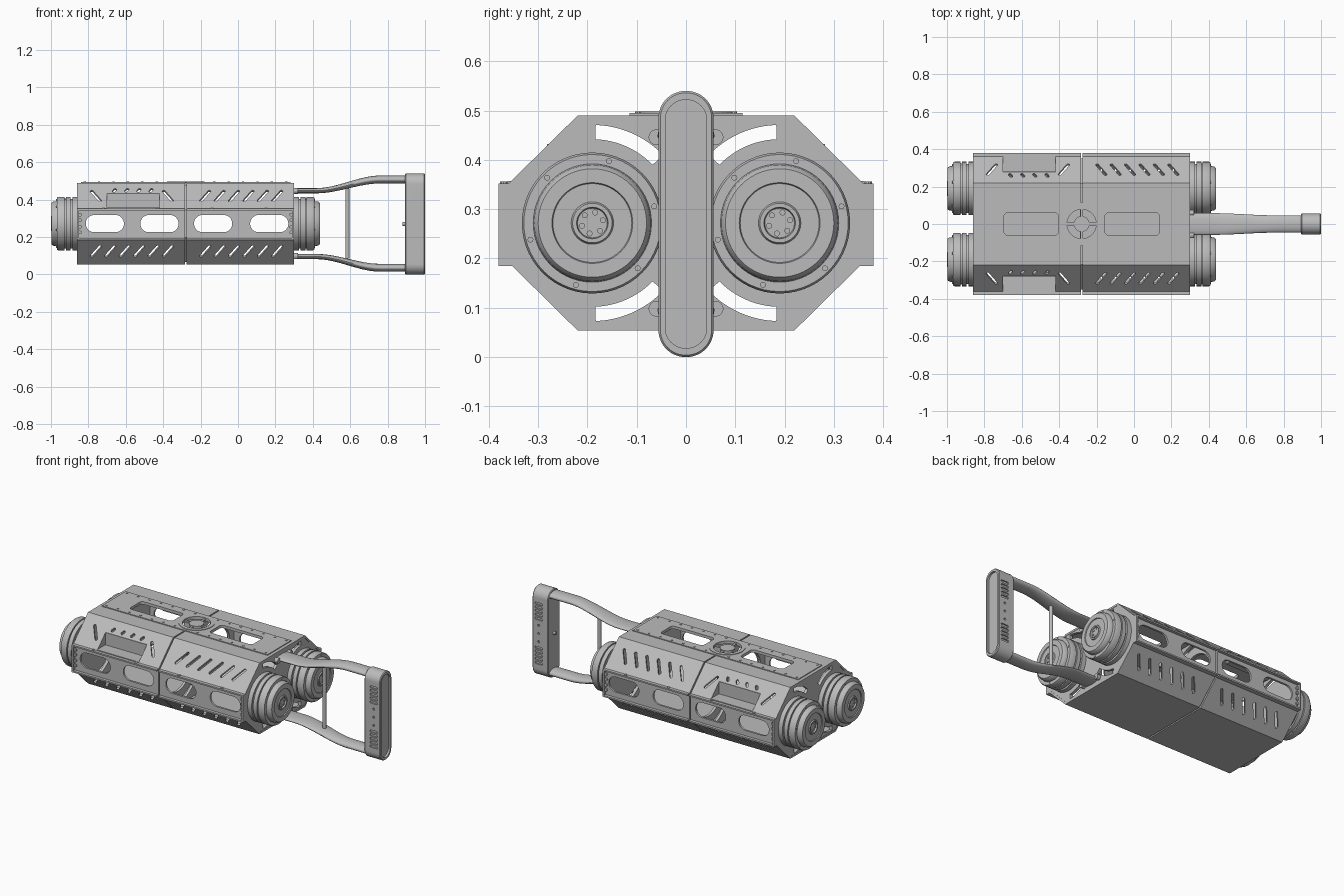
import bpy, bmesh
from math import sin, cos, pi, radians
from mathutils import Vector, Matrix

if "Cube" in bpy.data.objects:
    bpy.data.objects.remove(bpy.data.objects["Cube"])

steel = bpy.data.materials.new("steel_grey")
steel.use_nodes = True
steel.diffuse_color = (0.5, 0.5, 0.5, 1)
steel.node_tree.nodes["Principled BSDF"].inputs["Base Color"].default_value = (0.5, 0.5, 0.5, 1)

X, Y, Z = Vector((1, 0, 0)), Vector((0, 1, 0)), Vector((0, 0, 1))
MID = 0.272          # height of the body axis
ENDS = (-0.86, 0.30)  # body ends
SEAM = -0.28


# ---------- helpers ----------
def finish(bm, name, smooth=False):
    bmesh.ops.recalc_face_normals(bm, faces=bm.faces)
    mesh = bpy.data.meshes.new(name)
    bm.to_mesh(mesh)
    bm.free()
    mesh.materials.append(steel)
    ob = bpy.data.objects.new(name, mesh)
    bpy.context.collection.objects.link(ob)
    if smooth:
        bpy.ops.object.select_all(action='DESELECT')
        ob.select_set(True)
        bpy.context.view_layer.objects.active = ob
        bpy.ops.object.shade_smooth_by_angle(angle=radians(35))
    return ob


def loft(bm, rings):
    rows = [[bm.verts.new(p) for p in ring] for ring in rings]
    n = len(rows[0])
    for a, b in zip(rows, rows[1:]):
        for i in range(n):
            j = (i + 1) % n
            bm.faces.new((a[i], a[j], b[j], b[i]))
    bm.faces.new(rows[0][::-1])
    bm.faces.new(rows[-1])


def prism(bm, pts, origin, u, v, d0, d1):
    """Extrude a flat outline, drawn on axes u and v, along u x v."""
    w = u.cross(v)
    loft(bm, [[origin + u * a + v * b + w * d for a, b in pts] for d in (d0, d1)])


def box(bm, lo, hi):
    pts = [(lo[0], lo[1]), (hi[0], lo[1]), (hi[0], hi[1]), (lo[0], hi[1])]
    prism(bm, pts, Vector(), X, Y, lo[2], hi[2])


def rounded(hw, hh, r, n=8):
    pts = []
    for k, (sx, sy) in enumerate(((1, 1), (-1, 1), (-1, -1), (1, -1))):
        for i in range(n + 1):
            a = (k + i / n) * pi / 2
            p = (sx * (hw - r) + r * cos(a), sy * (hh - r) + r * sin(a))
            if not pts or (Vector(p) - Vector(pts[-1])).length > 1e-5:
                pts.append(p)
    if (Vector(pts[0]) - Vector(pts[-1])).length < 1e-5:
        pts.pop()
    return pts


def circle(r, n=32):
    return [(r * cos(2 * pi * i / n), r * sin(2 * pi * i / n)) for i in range(n)]


def cut(ob, cutter_bm):
    cutter = finish(cutter_bm, "cutter")
    cutter.hide_render = True
    mod = ob.modifiers.new("cut", 'BOOLEAN')
    mod.operation, mod.solver, mod.object = 'DIFFERENCE', 'EXACT', cutter
    bpy.context.view_layer.objects.active = ob
    bpy.ops.object.modifier_apply(modifier="cut")
    bpy.data.objects.remove(cutter)


def octagon(t=0.0):
    top, side, half, cut_y = 0.218 - t, 0.362 - t, 0.078 - t * 0.41, 0.22 - t * 0.41
    q = [(cut_y, top), (side, half)]
    return ([(y, z) for y, z in q] + [(y, -z) for y, z in q[::-1]]
            + [(-y, -z) for y, z in q] + [(-y, z) for y, z in q[::-1]])


AXIS = Vector((0, 0, MID))


# ---------- cutters for the shell ----------
def top_openings(bm):
    for x in (-0.55, -0.01):
        prism(bm, rounded(0.145, 0.06, 0.02), Vector((x, 0, 0)), X, Y, 0.46, 0.53)
    prism(bm, circle(0.085), Vector((SEAM, 0, 0)), X, Y, 0.46, 0.53)


def vent(bm, side, up, x, z_off, length, lean):
    slope = Vector((0, -side, up)).normalized()
    normal = Vector((0, side, up)).normalized()
    d = (slope * cos(lean) + X * sin(lean)).normalized()
    o = Vector((x, side * 0.291, MID + up * 0.148)) + slope * z_off
    prism(bm, rounded(length / 2, 0.008, 0.008, 4), o, d, normal.cross(d), -0.04, 0.04)


def shell_cutters():
    bm = bmesh.new()
    top_openings(bm)
    for x in (-0.712, -0.42, -0.133, 0.167):
        prism(bm, rounded(0.102, 0.046, 0.045), Vector((x, 0, MID)), X, Z, -0.5, 0.5)
    lean = radians(32)
    for side in (1, -1):
        for i in range(6):
            vent(bm, side, 1, -0.175 + 0.077 * i, 0, 0.1, lean)
            vent(bm, side, -1, -0.175 + 0.077 * i, 0, 0.1, -lean)
            vent(bm, side, -1, -0.76 + 0.077 * i, 0, 0.1, -lean)
        for x in (-0.76, -0.375):
            vent(bm, side, 1, x, 0, 0.1, -lean)
        for i in range(4):
            vent(bm, side, 1, -0.66 + 0.065 * i, 0.043, 0.03, lean)
        y0, y1 = sorted((side * 0.282, side * 0.42))
        box(bm, (-0.7, y0, 0.357), (-0.42, y1, 0.43))
    return bm


# ---------- octagonal shell in two halves ----------
for name, a, b in (("rear_shell", ENDS[0], SEAM - 0.004), ("front_shell", SEAM + 0.004, ENDS[1])):
    bm = bmesh.new()
    prism(bm, octagon(), AXIS, Y, Z, a, b)
    shell = finish(bm, name)
    bm = bmesh.new()
    prism(bm, octagon(0.012), AXIS, Y, Z, a - 0.1, b + 0.1)
    cut(shell, bm)
    cut(shell, shell_cutters())

# ---------- end plates and middle bulkhead with curved openings ----------
for name, a, b in (("rear_plate", -0.858, -0.84), ("front_plate", 0.28, 0.298),
                   ("bulkhead", SEAM - 0.008, SEAM + 0.008)):
    bm = bmesh.new()
    prism(bm, octagon(0.0115), AXIS, Y, Z, a, b)
    plate = finish(bm, name)
    bm = bmesh.new()
    for side in (1, -1):
        for up in (1, -1):
            angles = [radians(92 + 44 * i / 12) for i in range(13)]
            pts = [(r * cos(t), r * sin(t)) for r, seq in ((0.17, angles), (0.199, angles[::-1])) for t in seq]
            pts = [(side * (0.19 + y), up * z) for y, z in pts]
            prism(bm, pts, AXIS, Y, Z, a - 0.02, b + 0.02)
        if name == "bulkhead":
            prism(bm, circle(0.12), AXIS + Y * side * 0.19, Y, Z, a - 0.02, b + 0.02)
    cut(plate, bm)

# ---------- pockets, side rails and corner brackets ----------
for side, tag in ((1, "back"), (-1, "front")):
    bm = bmesh.new()
    wall = [(side * y, z) for y, z in ((0.276, 0.432), (0.282, 0.432), (0.282, 0.357),
                                       (0.362, 0.357), (0.362, 0.351), (0.276, 0.351))]
    prism(bm, wall, Vector(), Y, Z, -0.7, -0.42)
    cheek = [(side * y, z) for y, z in ((0.276, 0.432), (0.282, 0.428), (0.357, 0.353), (0.276, 0.353))]
    for x in (-0.703, -0.42):
        prism(bm, cheek, Vector(), Y, Z, x, x + 0.003)
    finish(bm, tag + "_pocket")

    bm = bmesh.new()
    lo, hi = sorted((side * 0.35, side * 0.38))
    for z in (0.185, 0.343):
        box(bm, (ENDS[0], lo, z), (SEAM - 0.004, hi, z + 0.009))
        box(bm, (SEAM + 0.004, lo, z), (ENDS[1], hi, z + 0.009))
    for x in (ENDS[0], ENDS[1] - 0.01):
        box(bm, (x, lo, 0.19), (x + 0.01, hi, 0.348))
    finish(bm, tag + "_side_rails")

# ---------- top frame and spoked ring ----------
bm = bmesh.new()
box(bm, (-0.84, -0.115, 0.488), (0.28, 0.115, 0.495))
frame = finish(bm, "top_frame")
bm = bmesh.new()
top_openings(bm)
cut(frame, bm)

bm = bmesh.new()
prism(bm, circle(0.1, 40), Vector((SEAM, 0, 0)), X, Y, 0.48, 0.498)
ring = finish(bm, "top_ring")
bm = bmesh.new()
prism(bm, circle(0.078, 40), Vector((SEAM, 0, 0)), X, Y, 0.4, 0.6)
cut(ring, bm)
bm = bmesh.new()
box(bm, (SEAM - 0.082, -0.007, 0.481), (SEAM + 0.082, 0.007, 0.49))
box(bm, (SEAM - 0.007, -0.082, 0.481), (SEAM + 0.007, 0.082, 0.49))
prism(bm, circle(0.042), Vector((SEAM, 0, 0)), X, Y, 0.48, 0.494)
finish(bm, "ring_spokes")

# ---------- stepped drums at both ends ----------
drum = ((-0.01, 0.143), (0.025, 0.143), (0.025, 0.132), (0.035, 0.132), (0.035, 0.143),
        (0.06, 0.143), (0.06, 0.133), (0.067, 0.133), (0.067, 0.143), (0.1, 0.143), (0.108, 0.139),
        (0.108, 0.12), (0.128, 0.118), (0.138, 0.11), (0.138, 0.082), (0.133, 0.08), (0.133, 0.043),
        (0.139, 0.04), (0.139, 0.032), (0.13, 0.03))
bolts = bmesh.new()
for x0, out, tag in ((ENDS[0], -1, "rear"), (ENDS[1], 1, "front")):
    for side, lr in ((1, "back"), (-1, "front")):
        centre = Vector((x0, side * 0.19, MID))
        bm = bmesh.new()
        loft(bm, [[centre + X * out * d + Y * y + Z * z for y, z in circle(r, 56)] for d, r in drum])
        finish(bm, f"{tag}_{lr}_drum", True)
        for i in range(6):
            t = radians(15 + 60 * i)
            for r, size, d in ((0.13, 0.006, 0.108), (0.022, 0.006, 0.13)):
                o = centre + Vector((out * d, r * cos(t), r * sin(t)))
                prism(bolts, circle(size, 10), o, Y, Z, -0.004, 0.004)

# ---------- bolts on the top, rails and sides ----------
for side in (1, -1):
    for i in range(15):
        o = Vector((-0.82 + 0.077 * i, side * 0.098, 0.495))
        prism(bolts, circle(0.006, 10), o, X, Y, -0.004, 0.003)
    for x in (-0.72, -0.43, -0.14, 0.15):
        prism(bolts, circle(0.008, 10), Vector((x, side * 0.37, 0.352)), X, Y, -0.004, 0.004)
    for x in (-0.845, 0.285):
        for z in (0.225, 0.255, 0.29, 0.32):
            prism(bolts, circle(0.01, 10), Vector((x, side * 0.362, z)), X, Z, -0.009, 0.009)
    for z in (0.098, 0.446):
        prism(bolts, circle(0.016, 16), Vector((ENDS[1], side * 0.06, z)), Y, Z, -0.01, 0.02)
finish(bolts, "bolts")

# ---------- curved handle arms ----------
for up, tag in ((1, "upper"), (-1, "lower")):
    rings = []
    for i in range(25):
        x = 0.29 + 0.63 * i / 24
        t = min(max((x - 0.42) / 0.34, 0), 1)
        s = t * t * (3 - 2 * t)
        c = Vector((x, 0, MID + up * (0.176 + 0.06 * s)))
        rings.append([c + Y * a * (0.058 - 0.012 * s) + Z * b * (0.014 + 0.007 * s) for a, b in circle(1, 28)])
    bm = bmesh.new()
    loft(bm, rings)
    finish(bm, tag + "_handle_arm", True)

bm = bmesh.new()
prism(bm, circle(0.011, 16), Vector((0.585, 0, 0)), X, Y, 0.085, 0.46)
finish(bm, "handle_strut", True)

# ---------- grip with recessed end and side slots ----------
bm = bmesh.new()
loft(bm, [[Vector((x, y, 0.27 + z)) for y, z in rounded(0.056 - k, 0.27 - k, 0.055 - k, 12)]
          for x, k in ((0.893, 0.004), (0.897, 0), (0.995, 0), (1.0, 0.004))])
grip = finish(bm, "grip")
bm = bmesh.new()
prism(bm, rounded(0.042, 0.252, 0.041, 12), Vector((0, 0, 0.27)), Y, Z, 0.988, 1.05)
for side in (1, -1):
    lo, hi = sorted((-side * 0.048, -side * 0.1))
    for zc in (0.405, 0.135):
        for i in range(5):
            o = Vector((0.957, 0, zc + 0.023 * (i - 2)))
            prism(bm, rounded(0.026, 0.007, 0.0065, 4), o, X, Z, lo, hi)
    for z in (0.22, 0.27, 0.32):
        prism(bm, circle(0.007, 12), Vector((0.957, 0, z)), X, Z, lo, hi)
cut(grip, bm)
bpy.ops.object.select_all(action='DESELECT')
grip.select_set(True)
bpy.context.view_layer.objects.active = grip
bpy.ops.object.shade_smooth_by_angle(angle=radians(35))

bm = bmesh.new()
prism(bm, circle(0.01, 16), Vector((0, 0, 0.27)), Y, Z, 0.88, 0.9)
finish(bm, "grip_button", True)
